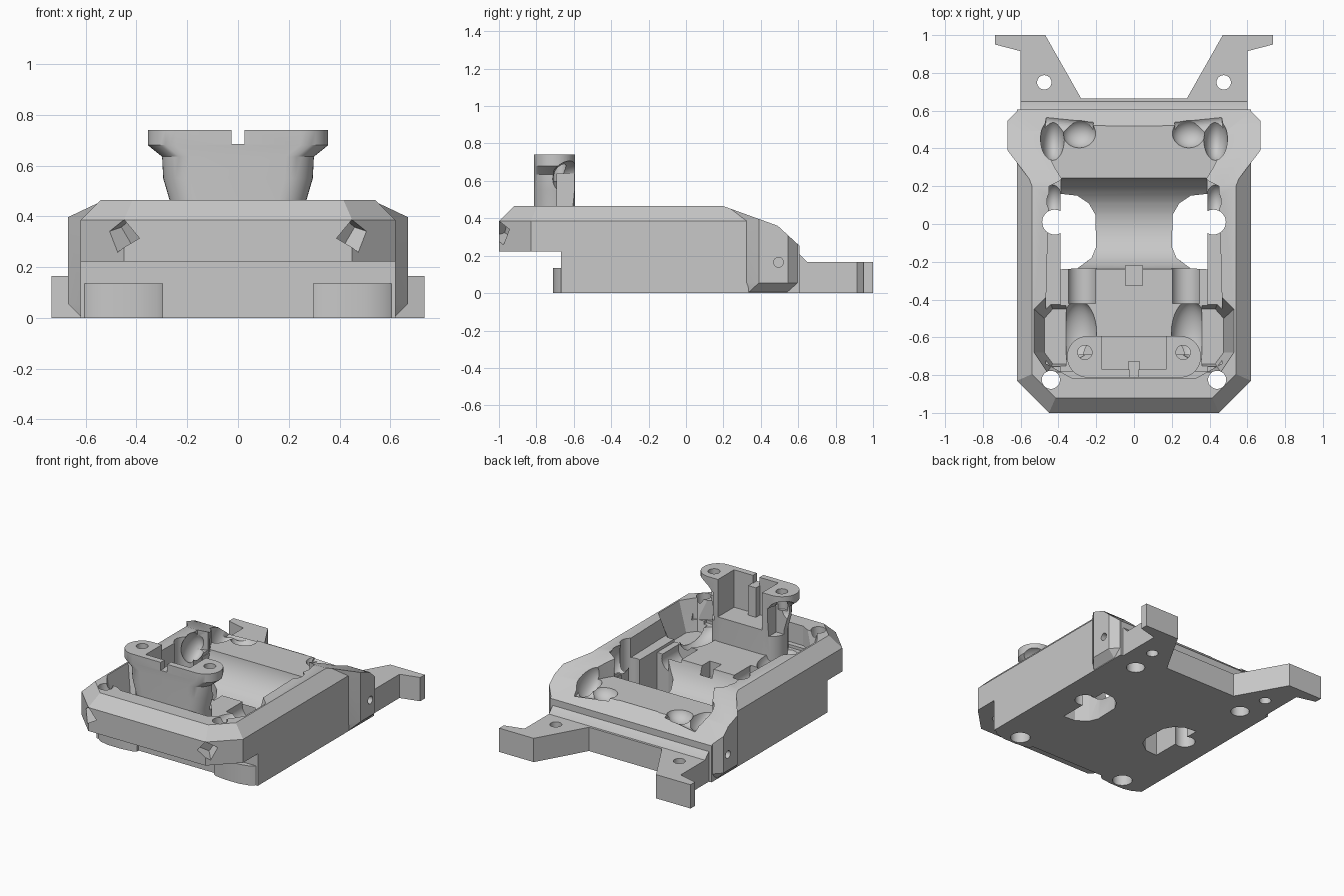
import bpy, bmesh, math
from mathutils import Matrix, Vector

cube = bpy.data.objects.get("Cube")
if cube:
    bpy.data.objects.remove(cube, do_unlink=True)

grey = bpy.data.materials.new("plain grey")
grey.use_nodes = True
grey.diffuse_color = (0.58, 0.58, 0.58, 1)
grey.node_tree.nodes["Principled BSDF"].inputs["Base Color"].default_value = (0.58, 0.58, 0.58, 1)


def add(name, bm):
    bmesh.ops.recalc_face_normals(bm, faces=bm.faces)
    mesh = bpy.data.meshes.new(name)
    bm.to_mesh(mesh)
    bm.free()
    mesh.materials.append(grey)
    ob = bpy.data.objects.new(name, mesh)
    bpy.context.collection.objects.link(ob)
    return ob


def loft(name, levels):
    """Stack of matching plan outlines, each given as (z, points)."""
    bm = bmesh.new()
    rings = [[bm.verts.new((x, y, z)) for x, y in pts] for z, pts in levels]
    bm.faces.new(rings[0])
    bm.faces.new(rings[-1])
    for a, b in zip(rings, rings[1:]):
        for i in range(len(a)):
            j = (i + 1) % len(a)
            bm.faces.new((a[i], a[j], b[j], b[i]))
    return add(name, bm)


def prism(name, pts, lo, hi):
    return loft(name, [(lo, pts), (hi, pts)])


def side_prism(name, pts, half):
    """Extrude a (y, z) profile across the width."""
    ob = prism(name, pts, -half, half)
    ob.data.transform(Matrix(((0, 0, 1, 0), (1, 0, 0, 0), (0, 1, 0, 0), (0, 0, 0, 1))))
    return ob


def both(pts):
    """Complete a right-hand outline by mirroring it."""
    return pts + [(-x, y) for x, y in reversed(pts)]


def flip(pts, s):
    return [(s * x, y) for x, y in pts]


def box(name, x0, x1, y0, y1, z0, z1):
    return prism(name, [(x0, y0), (x1, y0), (x1, y1), (x0, y1)], z0, z1)


def rod(name, p, q, r, n=32, turn=0):
    p, q = Vector(p), Vector(q)
    bm = bmesh.new()
    m = (Matrix.Translation((p + q) / 2) @ (q - p).to_track_quat('Z', 'Y').to_matrix().to_4x4()
         @ Matrix.Rotation(turn, 4, 'Z'))
    bmesh.ops.create_cone(bm, cap_ends=True, segments=n, radius1=r, radius2=r,
                          depth=(q - p).length, matrix=m)
    return add(name, bm)


def ball(name, c, r):
    bm = bmesh.new()
    m = Matrix.Translation(c) @ Matrix.Diagonal((*r, 1))
    bmesh.ops.create_uvsphere(bm, u_segments=32, v_segments=18, radius=1, matrix=m)
    return add(name, bm)


def boolean(ob, other, op='DIFFERENCE'):
    mod = ob.modifiers.new("cut", 'BOOLEAN')
    mod.operation, mod.object, mod.solver = op, other, 'EXACT'
    bpy.context.view_layer.update()
    result = bpy.data.meshes.new_from_object(
        ob.evaluated_get(bpy.context.evaluated_depsgraph_get()))
    ob.modifiers.clear()
    ob.data = result
    bpy.data.objects.remove(other, do_unlink=True)


# Chamfered main block with the wider rear shoulders
def plan(half, front, corner):
    return both([(half, 0.606), (half, front + corner), (half - corner, front)])


body = loft("main_body", [(0, plan(0.62, -1, 0.17)), (0.385, plan(0.62, -1, 0.17)),
                          (0.465, plan(0.54, -0.92, 0.125))])
low = both([(0.54, 0.24), (0.615, 0.33), (0.615, 0.54), (0.57, 0.602)])
wide = both([(0.54, 0.22), (0.67, 0.39), (0.67, 0.545), (0.615, 0.602)])
boolean(body, loft("shoulders", [(0, low), (0.055, wide), (0.465, wide)]), 'UNION')
boolean(body, side_prism("rear_slope", [(0.2, 0.465), (0.49, 0.36), (0.61, 0.25),
                                        (0.8, 0.25), (0.8, 0.6), (0.2, 0.6)], 0.8))

# Front overhang and the two rounded feet below it
boolean(body, box("undercut", -0.8, 0.8, -1.1, -0.668, -0.1, 0.222))
foot = [(0.295, -0.6), (0.295, -0.685), (0.32, -0.7), (0.4, -0.71), (0.5, -0.71),
        (0.57, -0.695), (0.605, -0.668), (0.605, -0.6)]
for s in (1, -1):
    boolean(body, prism("foot", flip(foot, s), 0, 0.135), 'UNION')

# Open cavity: upper rim, lower floor and the central trough
rim = both([(0.15, 0.52), (0.25, 0.56), (0.46, 0.57), (0.48, 0.42), (0.42, 0.3),
            (0.38, 0.235), (0.45, 0.2), (0.465, -0.38), (0.465, -0.74), (0.33, -0.815)])
boolean(body, prism("rim_cutter", rim, 0.33, 0.7))
boolean(body, box("floor_cutter", -0.39, 0.39, -0.78, 0.235, 0.31, 0.7))
boolean(body, rod("trough_cutter", (-0.385, 0, 0.36), (0.385, 0, 0.36), 0.245, 48))
boolean(body, box("floor_notch", -0.045, 0.045, -0.325, -0.22, 0.2, 0.5))

# Openings through the floor, side wells, rear pockets and fixing holes
waist = [(0.39, 0.16), (0.3, 0.15), (0.24, 0.11), (0.205, 0.05), (0.2, -0.12),
         (0.225, -0.18), (0.3, -0.235), (0.39, -0.24)]
well_low = [(0.36, -0.45), (0.43, -0.45), (0.475, -0.5), (0.475, -0.68), (0.43, -0.74), (0.36, -0.74)]
well_top = [(0.36, -0.38), (0.46, -0.38), (0.53, -0.45), (0.53, -0.68), (0.46, -0.785), (0.36, -0.785)]
for s in (1, -1):
    cutters = [
        prism("floor_opening", flip(waist, s), -0.1, 0.7),
        rod("side_opening", (s * 0.42, 0.01, -0.1), (s * 0.42, 0.01, 0.7), 0.066),
        ball("side_scoop", (s * 0.43, 0.12, 0.38), (0.06, 0.1, 0.1)),
        rod("channel", (s * 0.275, -0.235, 0.28), (s * 0.275, -0.42, 0.28), 0.078),
        ball("inner_well", (s * 0.295, -0.58, 0.33), (0.1, 0.18, 0.1)),
        loft("outer_well", [(0.255, flip(well_low, s)), (0.47, flip(well_top, s))]),
        ball("rear_pocket", (s * 0.29, 0.48, 0.35), (0.09, 0.08, 0.08)),
        ball("rear_corner", (s * 0.43, 0.45, 0.37), (0.065, 0.12, 0.12)),
        rod("rear_groove", (s * 0.22, 0.51, 0.35), (s * 0.47, 0.54, 0.33), 0.045),
        rod("front_hole", (s * 0.44, -0.825, 0.1), (s * 0.44, -0.825, 0.7), 0.048),
        rod("foot_hole", (s * 0.43, -0.63, -0.1), (s * 0.43, -0.63, 0.08), 0.064),
        rod("rear_hole", (s * 0.44, 0.54, -0.1), (s * 0.44, 0.54, 0.08), 0.06),
        rod("shoulder_hole", (s * 0.6, 0.495, 0.165), (s * 0.8, 0.495, 0.165), 0.026),
        rod("corner_socket", (s * 0.41, -0.93, 0.34), (s * 0.525, -1.06, 0.3), 0.065, 4, s * 0.27),
    ]
    for c in cutters:
        boolean(body, c)

# Rear plate with two splayed prongs
plate = prism("rear_plate", both([(0.28, 0.665), (0.47, 1), (0.735, 1), (0.735, 0.95),
                                  (0.6, 0.915), (0.6, 0.6)][::-1]), 0, 0.165)
for s in (1, -1):
    boolean(plate, rod("prong_hole", (s * 0.475, 0.75, -0.1), (s * 0.475, 0.75, 0.3), 0.038))
strip = side_prism("rear_strip", [(0.6, 0.15), (0.655, 0.15), (0.648, 0.166), (0.6, 0.215)], 0.6)


# Raised front bracket: rounded ends that flare into two ears
def bracket(half):
    mid, r = -0.703, 0.11
    return both([(half - r + r * math.cos(a), mid + r * math.sin(a))
                 for a in [math.pi * (i / 16 - 0.5) for i in range(17)]])


mount = loft("front_bracket", [(z, bracket(h)) for z, h in
                               ((0.27, 0.27), (0.465, 0.27), (0.55, 0.295), (0.635, 0.3),
                                (0.68, 0.355), (0.74, 0.355))])
boolean(mount, box("bracket_pocket", -0.17, 0.17, -0.77, -0.5, 0.48, 0.9))
boolean(mount, box("bracket_slot", -0.025, 0.025, -0.9, -0.7, 0.685, 0.9))
for s in (1, -1):
    boolean(mount, box("ear_relief", s * 0.21, s * 0.4, -0.69, -0.5, 0.44, 0.64))
    boolean(mount, ball("ear_undercut", (s * 0.34, -0.6, 0.61), (0.13, 0.12, 0.1)))
    boolean(mount, rod("ear_hole", (s * 0.26, -0.68, 0.6), (s * 0.26, -0.68, 0.9), 0.038))
rib = box("bracket_rib", -0.03, 0.03, -0.772, -0.725, 0.475, 0.685)

# Smooth the round surfaces and keep the edges crisp
for ob in (body, plate, strip, mount, rib):
    ob.data.materials.clear()
    ob.data.materials.append(grey)
    bpy.ops.object.select_all(action='DESELECT')
    ob.select_set(True)
    bpy.context.view_layer.objects.active = ob
    bpy.ops.object.shade_smooth_by_angle(angle=math.radians(28))
